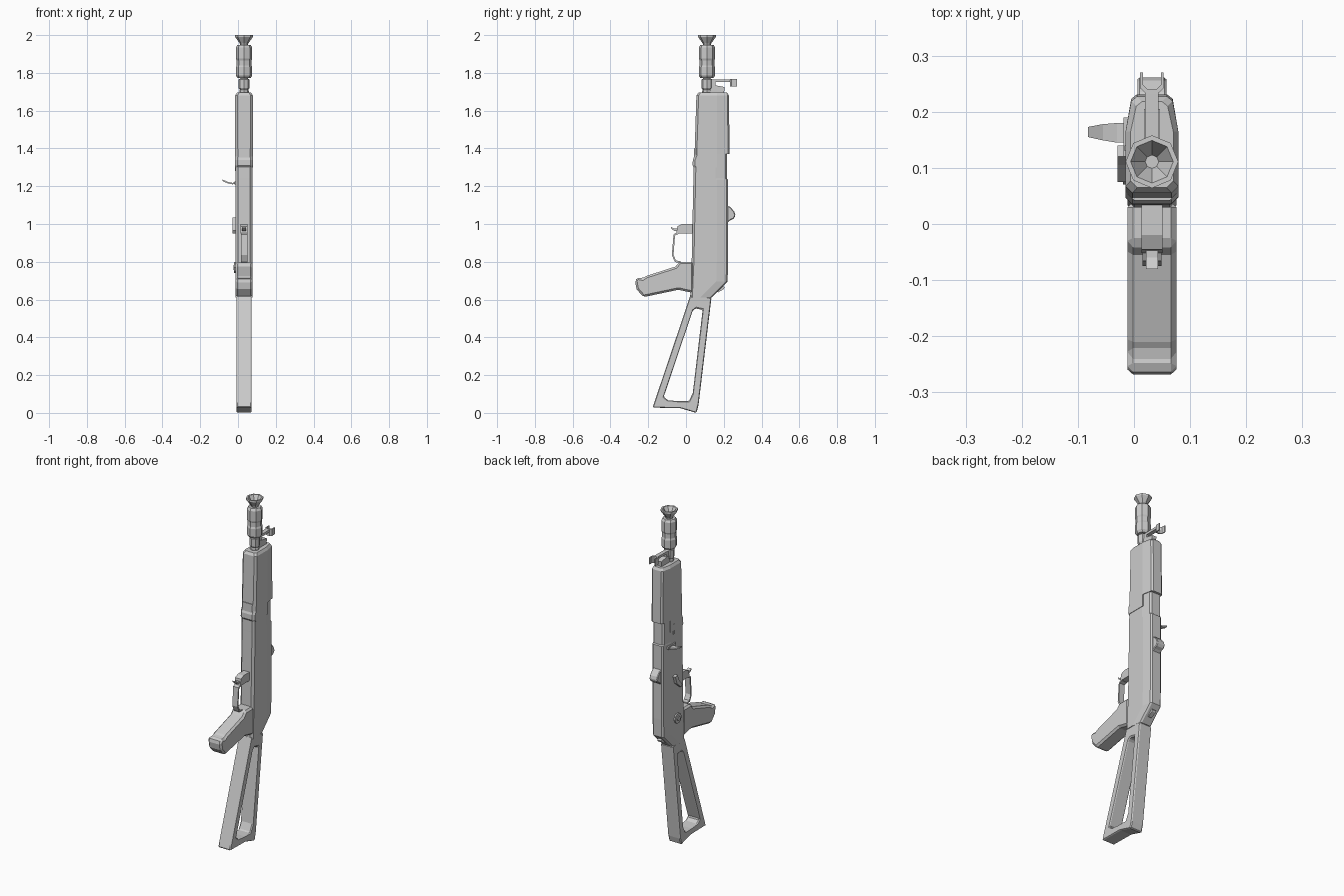
import bpy, bmesh, math

CX, BY = 0.032, 0.111   # side-to-side centre line, and barrel axis depth


def finish(name, bm, bevel=0):
    bmesh.ops.remove_doubles(bm, verts=bm.verts, dist=1e-5)
    bmesh.ops.recalc_face_normals(bm, faces=bm.faces)
    me = bpy.data.meshes.new(name)
    bm.to_mesh(me)
    bm.free()
    ob = bpy.data.objects.new(name, me)
    bpy.context.collection.objects.link(ob)
    if bevel:
        m = ob.modifiers.new("Bevel", 'BEVEL')
        m.width, m.segments, m.limit_method = bevel, 1, 'ANGLE'
        m.angle_limit = math.radians(40)
    return ob


def loft(name, rings, bevel=0, closed=False):
    """Skin equal-sized rings of 3D points, capping the ends unless closed."""
    bm = bmesh.new()
    vs = [[bm.verts.new(p) for p in r] for r in rings]
    n = len(rings[0])
    pairs = list(zip(vs, vs[1:])) + ([(vs[-1], vs[0])] if closed else [])
    for a, b in pairs:
        for i in range(n):
            j = (i + 1) % n
            bm.faces.new((a[i], a[j], b[j], b[i]))
    if not closed:
        bm.faces.new(vs[0])
        bm.faces.new(vs[-1])
    return finish(name, bm, bevel)


def slab(name, yz, half, x=CX, bevel=0):
    """Side profile extruded across x."""
    return loft(name, [[(x + s * half, y, z) for y, z in yz] for s in (-1, 1)], bevel)


def frame(name, outer, inner, half, bevel=0):
    """Side profile with a window, extruded across x."""
    rings = [[(CX + s * half, y, z) for y, z in prof]
             for prof, s in ((outer, -1), (outer, 1), (inner, 1), (inner, -1))]
    return loft(name, rings, bevel, closed=True)


def turned(name, rz, sides=8):
    """Eight-sided turned part on the barrel axis."""
    rings = [[(CX + r * math.cos(2 * math.pi * i / sides),
               BY + r * math.sin(2 * math.pi * i / sides), z) for i in range(sides)]
             for r, z in rz]
    return loft(name, rings)


def section(z, half_points):
    """Mirror (half width, y) points into a full horizontal ring."""
    right = [(CX + h, y, z) for h, y in half_points]
    left = [(CX - h, y, z) for h, y in reversed(half_points)]
    return right + left


# Receiver: chamfered body with a narrowing top side and a sloped rear
def receiver_ring(z, yf, yb, hw=0.044):
    mid = min(0.165, yb - 0.06)
    return section(z, [(hw - 0.012, yf), (hw, yf + 0.012), (hw, mid),
                       (0.036, yb - 0.008), (0.027, yb)])


loft("receiver", [receiver_ring(*s) for s in (
    (0.61, 0.022, 0.135), (0.695, 0.025, 0.22), (0.80, 0.03, 0.223),
    (1.235, 0.039, 0.223), (1.24, 0.039, 0.217), (1.40, 0.042, 0.217))])


# Handguard: lower shell reaching further back than the upper shell
def lower_ring(z, yf, hw):
    return section(z, [(hw - 0.012, yf), (hw, yf + 0.012), (hw, 0.165)])


def upper_ring(z, yb, hw):
    return section(z, [(hw, 0.165), (hw - 0.01, yb - 0.008), (hw - 0.02, yb)])


loft("handguard_lower", [lower_ring(*s) for s in (
    (1.30, 0.042, 0.047), (1.31, 0.035, 0.047), (1.34, 0.036, 0.047),
    (1.36, 0.045, 0.047), (1.68, 0.055, 0.047), (1.695, 0.065, 0.038))])
loft("handguard_upper", [upper_ring(*s) for s in (
    (1.37, 0.231, 0.047), (1.68, 0.227, 0.047), (1.695, 0.218, 0.038))])

# Barrel, muzzle device and flared mouth
turned("barrel", [(0.025, 1.68), (0.025, 1.705), (0.022, 1.71), (0.029, 1.72),
                  (0.029, 1.765), (0.02, 1.77), (0.02, 1.78)])
turned("muzzle_device", [(0.034, 1.772), (0.043, 1.785), (0.043, 1.83), (0.039, 1.84),
                         (0.039, 1.865), (0.043, 1.875), (0.043, 1.935), (0.035, 1.948)])
turned("muzzle_flare", [(0.02, 1.945), (0.022, 1.955), (0.047, 1.99), (0.047, 2.0),
                        (0.038, 2.0), (0.012, 1.955)])

# Front sight: base, arm and U-shaped hood
slab("front_sight_base", [(0.12, 1.685), (0.20, 1.685), (0.205, 1.725), (0.15, 1.735),
                          (0.12, 1.735)], 0.014)
slab("front_sight_arm", [(0.12, 1.75), (0.24, 1.752), (0.24, 1.766), (0.12, 1.764)], 0.012)
slab("front_sight_post", [(0.135, 1.73), (0.155, 1.73), (0.155, 1.755), (0.135, 1.755)], 0.012)
hood = [(0.021, 0.27), (0.021, 0.242), (0.011, 0.233)]
hood_in = [(0.008, 0.24), (0.016, 0.248), (0.016, 0.27)]
prof = ([(h, y) for h, y in hood] + [(-h, y) for h, y in reversed(hood)]
        + [(-h, y) for h, y in reversed(hood_in)] + [(h, y) for h, y in hood_in])
loft("front_sight_hood", [[(CX + h, y, z) for h, y in prof] for z in (1.727, 1.767)])

# Rear sight hump and rear lug
slab("rear_sight", [(0.21, 1.10), (0.235, 1.09), (0.256, 1.065), (0.262, 1.045),
                    (0.252, 1.028), (0.235, 1.02), (0.21, 1.0)], 0.026, bevel=0.004)
slab("rear_lug", [(0.14, 0.65), (0.17, 0.638), (0.20, 0.655), (0.205, 0.665),
                  (0.19, 0.68)], 0.012)

# Skeleton stock
frame("stock",
      [(0.024, 0.625), (0.08, 0.625), (0.135, 0.612), (0.066, 0.04),
       (0.055, 0.0), (-0.03, 0.025), (-0.177, 0.028), (-0.168, 0.055)],
      [(0.035, 0.54), (0.05, 0.553), (0.088, 0.545), (0.036, 0.105),
       (0.015, 0.062), (-0.04, 0.062), (-0.095, 0.067), (-0.118, 0.085)],
      0.04, bevel=0.006)

# Grip
slab("grip", [(0.04, 0.80), (-0.035, 0.80), (-0.055, 0.775), (-0.21, 0.725),
              (-0.23, 0.712), (-0.258, 0.717), (-0.27, 0.70), (-0.262, 0.655),
              (-0.225, 0.613), (-0.04, 0.652), (0.0, 0.643), (0.04, 0.635)],
     0.044, bevel=0.011)

# Magazine well, its catch and the trigger guard
slab("magazine_well", [(0.05, 1.0), (-0.02, 1.0), (-0.045, 0.988), (-0.052, 0.95),
                       (0.05, 0.95)], 0.019)
slab("magazine_catch", [(-0.04, 0.975), (-0.06, 0.975), (-0.08, 0.985), (-0.08, 0.977),
                        (-0.062, 0.963), (-0.04, 0.963)], 0.011)
slab("trigger_guard", [(-0.045, 0.957), (-0.066, 0.945), (-0.075, 0.835), (-0.058, 0.798),
                       (-0.03, 0.795), (-0.03, 0.803), (-0.053, 0.807), (-0.066, 0.837),
                       (-0.058, 0.94), (-0.04, 0.947)], 0.017)

# Left side controls: charging handle, slots, selector and pivot pin
loft("charging_handle", [[(x, y0, z - 0.004), (x, y1, z - 0.004), (x, y1, z + 0.004),
                          (x, y0, z + 0.004)]
                         for x, y0, y1, z in ((0.0, 0.145, 0.18, 1.217),
                                              (-0.03, 0.145, 0.18, 1.214),
                                              (-0.055, 0.149, 0.178, 1.219),
                                              (-0.082, 0.155, 0.173, 1.232))])
slab("handle_base", [(0.12, 1.208), (0.19, 1.208), (0.19, 1.226), (0.12, 1.226)], 0.006, -0.013)
slab("side_slot", [(0.13, 1.28), (0.14, 1.28), (0.14, 1.34), (0.13, 1.34)], 0.004, -0.013)
slab("selector_lever", [(0.14, 1.03), (0.12, 1.035), (0.105, 1.0), (0.075, 0.965),
                        (0.085, 0.95), (0.125, 0.985)], 0.01, -0.019)
for nm, r, x in (("pivot_disc", 0.03, -0.013), ("pivot_pin", 0.014, -0.018)):
    slab(nm, [(0.10 + r * math.cos(i * math.pi / 5), 0.77 + r * math.sin(i * math.pi / 5))
              for i in range(10)], 0.007, x)
